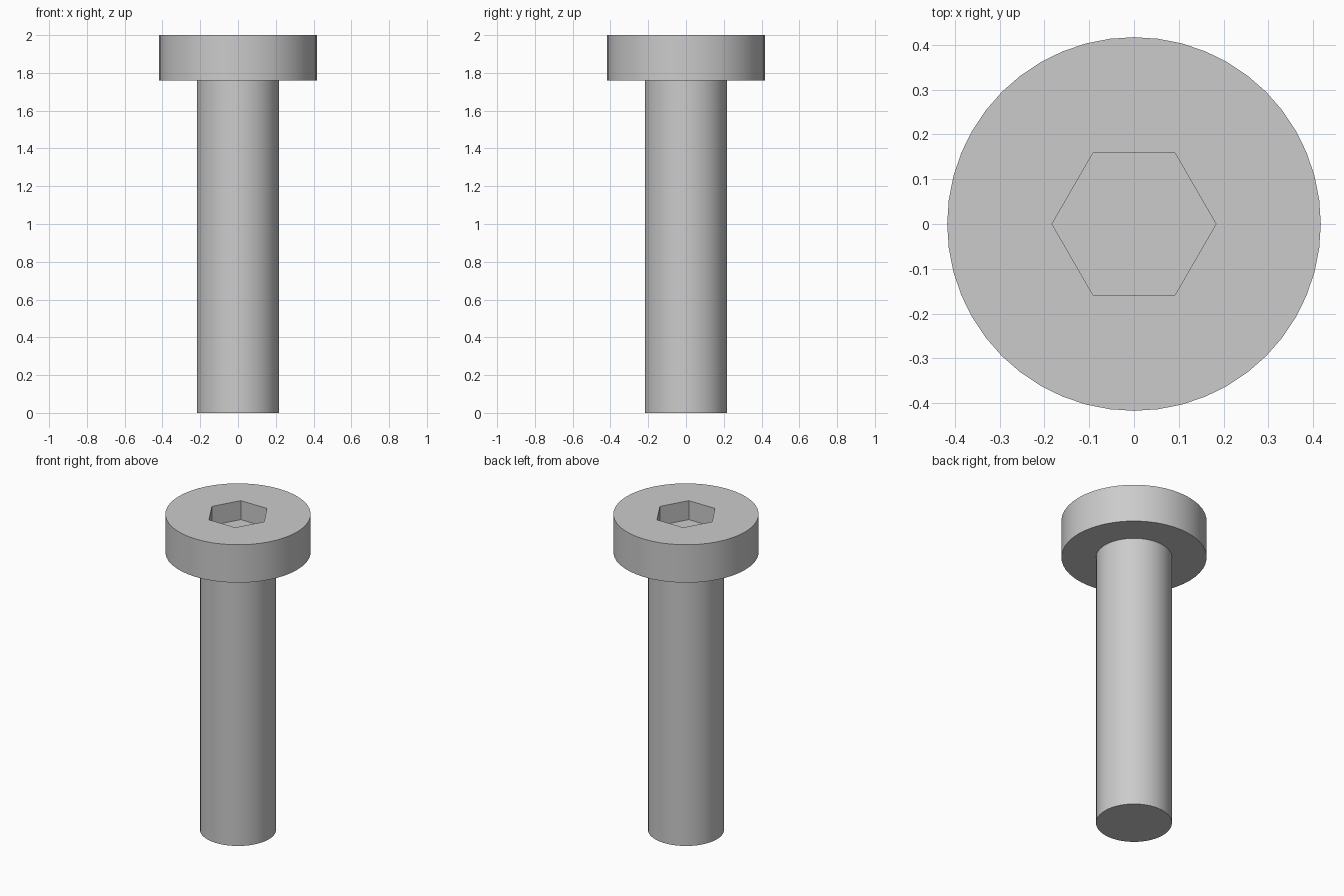
import bpy
import math

SIDES = 48
HEAD_BOTTOM, TOP = 1.76, 2.0

cube = bpy.data.objects.get("Cube")
if cube:
    bpy.data.objects.remove(cube, do_unlink=True)

steel = bpy.data.materials.new("grey steel")
steel.use_nodes = True
steel.diffuse_color = (0.6, 0.6, 0.6, 1)
steel.node_tree.nodes["Principled BSDF"].inputs["Base Color"].default_value = steel.diffuse_color


def prism(name, sides, radius, bottom, top, turn=0.0):
    """Upright prism whose first corner points along +y before turning."""
    bpy.ops.mesh.primitive_cylinder_add(
        vertices=sides, radius=radius, depth=top - bottom,
        location=(0, 0, (bottom + top) / 2), rotation=(0, 0, turn))
    obj = bpy.context.object
    obj.name = name
    obj.data.materials.append(steel)
    return obj


# Shaft, ending against the underside of the head
shaft = prism("shaft", SIDES, 0.218, 0, HEAD_BOTTOM)

# Round head with a hexagonal socket, corners along x
head = prism("head", SIDES, 0.417, HEAD_BOTTOM, TOP)
cutter = prism("socket_cutter", 6, 0.183, TOP - 0.12, TOP + 0.1, math.radians(30))
cutter.hide_render = True
socket = head.modifiers.new("socket", "BOOLEAN")
socket.operation = "DIFFERENCE"
socket.solver = "EXACT"
socket.object = cutter
bpy.ops.object.select_all(action="DESELECT")
head.select_set(True)
bpy.context.view_layer.objects.active = head
bpy.ops.object.modifier_apply(modifier=socket.name)
bpy.data.objects.remove(cutter, do_unlink=True)

# Smooth round walls, sharp rims and socket edges
shaft.select_set(True)
bpy.ops.object.shade_smooth_by_angle(angle=math.radians(30))
